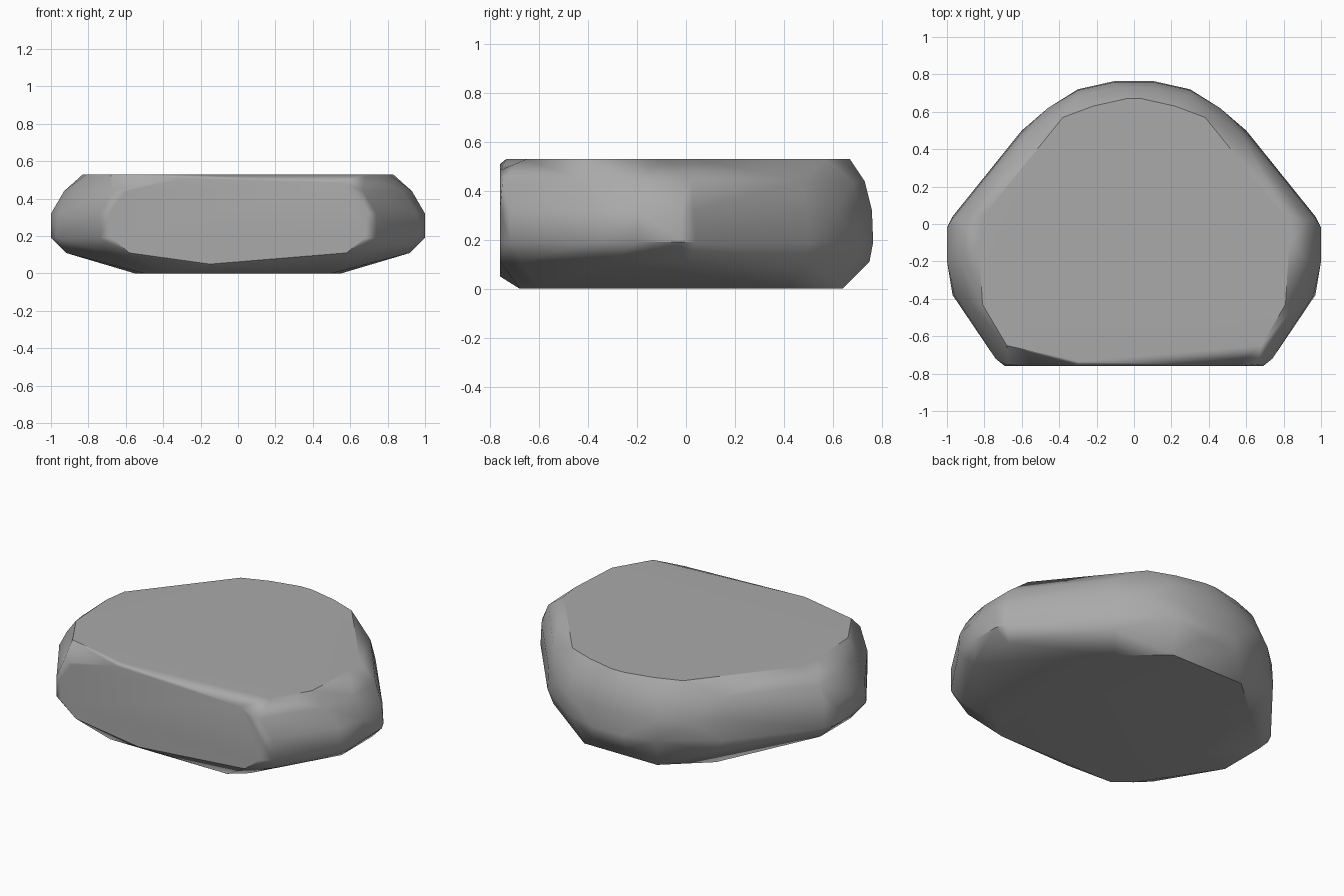
import bpy
import bmesh
from math import radians

old = bpy.data.objects.get("Cube")
if old:
    bpy.data.objects.remove(old, do_unlink=True)

stone = bpy.data.materials.new("stone grey")
stone.use_nodes = True
grey = (0.4, 0.4, 0.4, 1)
stone.diffuse_color = grey
stone.node_tree.nodes["Principled BSDF"].inputs["Base Color"].default_value = grey

# Half outlines from back to front, by height
rings = {
    0.0: [(0.25, 0.64), (0.5, 0.42), (0.55, -0.1), (0.5, -0.6), (0.4, -0.68)],
    0.11: [(0.12, 0.75), (0.56, 0.5), (0.92, 0), (0.92, -0.3), (0.7, -0.67), (0.58, -0.76)],
    0.19: [(0.1, 0.765), (0.3, 0.72), (0.6, 0.5), (0.97, 0.04), (1, -0.02), (1, -0.2),
           (0.97, -0.38), (0.74, -0.72), (0.68, -0.76)],
    0.32: [(0.1, 0.76), (0.3, 0.715), (0.46, 0.62), (0.6, 0.49), (0.97, 0.03), (1, -0.02),
           (1, -0.2), (0.96, -0.38), (0.74, -0.72), (0.69, -0.76)],
    0.44: [(0.1, 0.73), (0.3, 0.68), (0.58, 0.47), (0.93, 0.02), (0.93, -0.2),
           (0.88, -0.42), (0.67, -0.75), (0.6, -0.76)],
    0.53: [(0.04, 0.67), (0.22, 0.63), (0.38, 0.57), (0.81, 0.04), (0.83, -0.1),
           (0.81, -0.43), (0.68, -0.65)],
}

# Wrap a tight skin around the mirrored outlines
bm = bmesh.new()
for z, ring in rings.items():
    for x, y in ring:
        for side in (1, -1):
            bm.verts.new((side * x, y, z))

# Uneven front edge: high on the right, worn down on the left
for co in [(-0.15, -0.76, 0.05), (-0.3, -0.76, 0.51), (0.55, -0.76, 0.485),
           (-0.3, -0.735, 0.53)]:
    bm.verts.new(co)

hull = bmesh.ops.convex_hull(bm, input=bm.verts[:])
spare = {g for g in hull["geom_interior"] + hull["geom_unused"]
         if isinstance(g, bmesh.types.BMVert)}
bmesh.ops.delete(bm, geom=list(spare), context="VERTS")
bmesh.ops.dissolve_limit(bm, angle_limit=radians(2), verts=bm.verts[:], edges=bm.edges[:])
bmesh.ops.recalc_face_normals(bm, faces=bm.faces[:])

mesh = bpy.data.meshes.new("boulder")
bm.to_mesh(mesh)
bm.free()
mesh.materials.append(stone)
boulder = bpy.data.objects.new("boulder", mesh)
bpy.context.collection.objects.link(boulder)

# Soft shading that keeps the large facets flat
bpy.ops.object.select_all(action="DESELECT")
boulder.select_set(True)
bpy.context.view_layer.objects.active = boulder
bpy.ops.object.shade_smooth_by_angle(angle=radians(38))
weighted = boulder.modifiers.new("flat facets", "WEIGHTED_NORMAL")
weighted.keep_sharp = True
